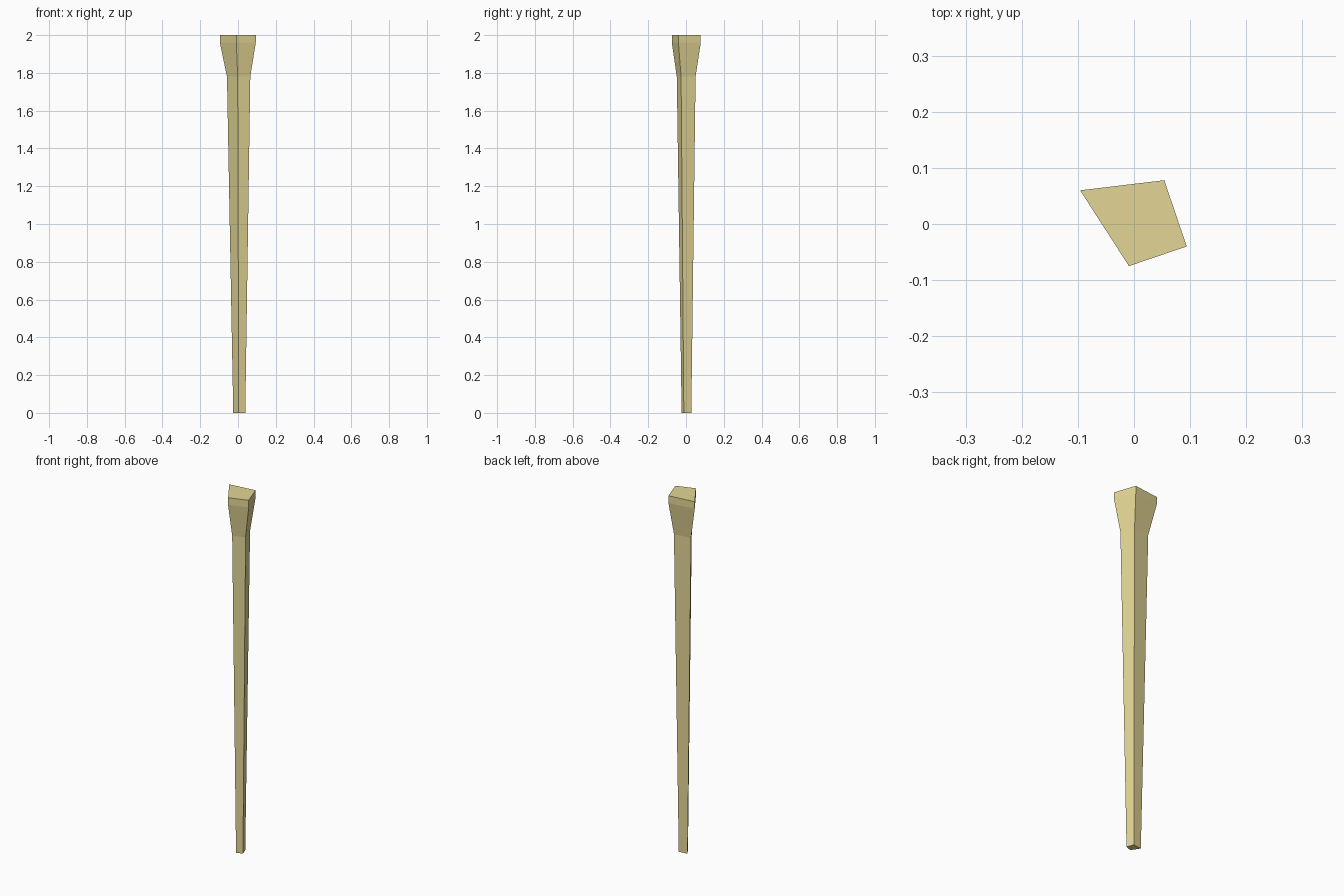
import bpy
import bmesh

if "Cube" in bpy.data.objects:
    bpy.data.objects.remove(bpy.data.objects["Cube"])

# Irregular four-sided cross-section of the stake head
profile = [(-0.096, 0.06), (-0.009, -0.075), (0.094, -0.04), (0.054, 0.078)]

# Levels up the stake: height, section scale, x shift, y shift
levels = [
    (0.0, 0.335, 0.007, 0.002),   # blunt tip
    (1.78, 0.65, 0.004, 0.0),     # end of the shaft
    (1.96, 1.0, 0.0, 0.0),        # flared head
    (2.0, 1.0, 0.0, 0.0),         # flat top
]

bm = bmesh.new()
rings = [[bm.verts.new((x * s + dx, y * s + dy, z)) for x, y in profile]
         for z, s, dx, dy in levels]

# Side walls between neighbouring rings
n = len(profile)
for low, high in zip(rings, rings[1:]):
    for i in range(n):
        j = (i + 1) % n
        bm.faces.new((low[i], low[j], high[j], high[i]))

# End caps
bm.faces.new(rings[0][::-1])
bm.faces.new(rings[-1])
bmesh.ops.recalc_face_normals(bm, faces=bm.faces)

mesh = bpy.data.meshes.new("wooden_stake")
bm.to_mesh(mesh)
bm.free()
stake = bpy.data.objects.new("wooden_stake", mesh)
bpy.context.collection.objects.link(stake)

# Ochre wood
wood = bpy.data.materials.new("ochre_wood")
wood.diffuse_color = (0.77, 0.67, 0.3, 1)
wood.use_nodes = True
wood.node_tree.nodes["Principled BSDF"].inputs["Base Color"].default_value = wood.diffuse_color
mesh.materials.append(wood)
